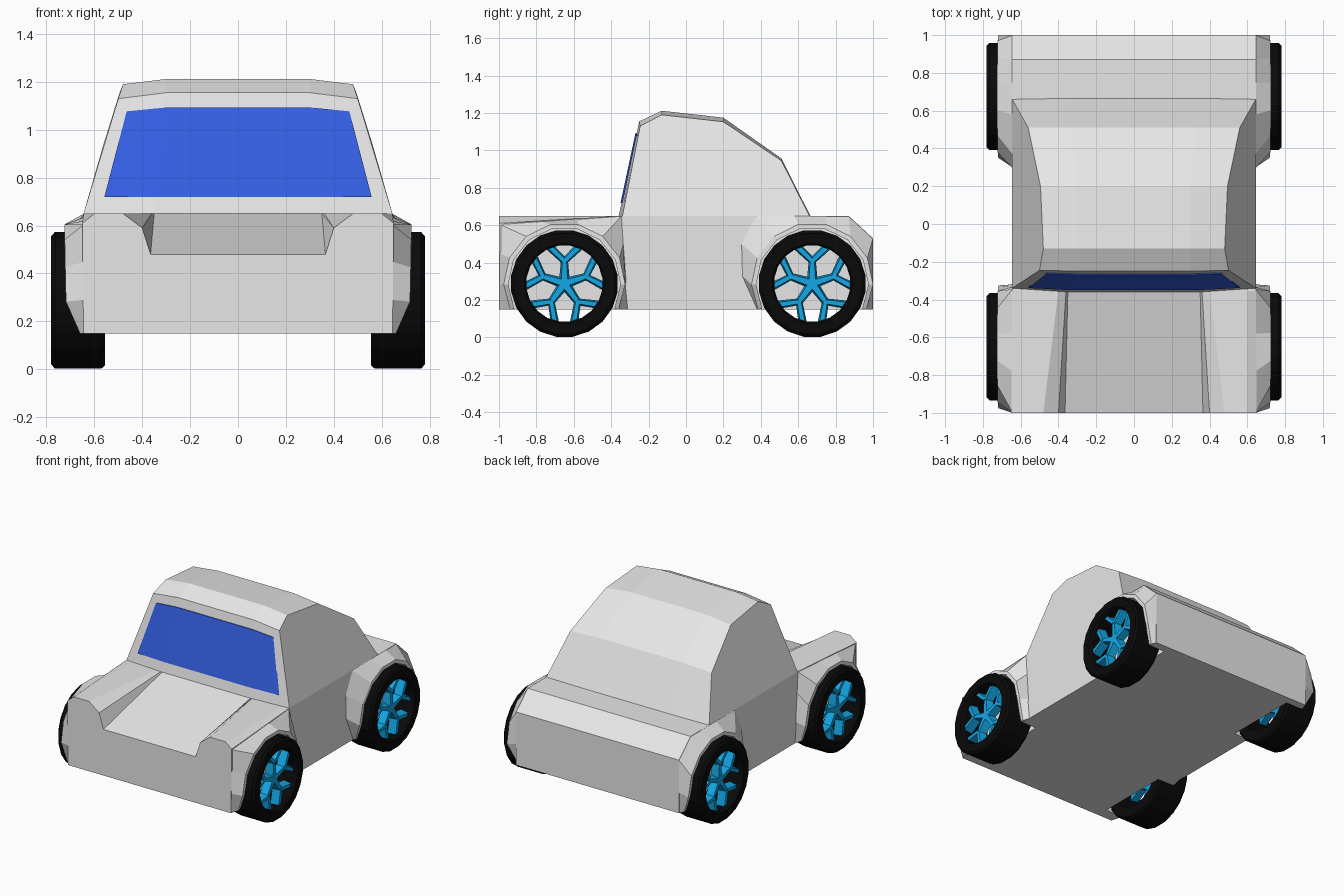
import bpy, bmesh, math
from mathutils import Vector

if "Cube" in bpy.data.objects:
    bpy.data.objects.remove(bpy.data.objects["Cube"])


def material(name, r, g, b):
    m = bpy.data.materials.new(name)
    m.diffuse_color = (r, g, b, 1)
    m.use_nodes = True
    m.node_tree.nodes["Principled BSDF"].inputs["Base Color"].default_value = m.diffuse_color
    return m


GREY = material("body grey", 0.8, 0.8, 0.8)
BLUE = material("window blue", 0.038, 0.13, 0.87)
CYAN = material("spoke cyan", 0.007, 0.42, 0.85)
BLACK = material("tyre black", 0.003, 0.003, 0.003)


def loft(bm, rings, caps=True, loop=False):
    """Skin a list of closed rings; loop joins the last ring to the first."""
    rows = [[bm.verts.new(p) for p in r] for r in rings]
    n = len(rows[0])
    pairs = list(zip(rows, rows[1:])) + ([(rows[-1], rows[0])] if loop else [])
    for a, b in pairs:
        for i in range(n):
            j = (i + 1) % n
            bm.faces.new((a[i], a[j], b[j], b[i]))
    if caps and not loop:
        bm.faces.new(rows[0])
        bm.faces.new(rows[-1][::-1])


def finish(name, bm, mat):
    bmesh.ops.recalc_face_normals(bm, faces=bm.faces)
    me = bpy.data.meshes.new(name)
    bm.to_mesh(me)
    bm.free()
    me.materials.append(mat)
    ob = bpy.data.objects.new(name, me)
    bpy.context.collection.objects.link(ob)
    return ob


WHEELS = {"front": -0.65, "rear": 0.675}
CZ = 0.288
SIDES = {"right": 1, "left": -1}


def arc(cy, r, count=10):
    """Wheel arch points from front bottom over the top to rear bottom."""
    out = []
    for k in range(count):
        a = math.radians(207 - 234 * k / (count - 1))
        out.append((cy + r * math.cos(a), max(0.15, CZ + r * math.sin(a))))
    return out


# Lower body: cross-sections from nose to tail
def section(y, half):
    return [(x, y, z) for x, z in half] + [(-x, y, z) for x, z in half[::-1]]


xs = (0.645, 0.645, 0.60, 0.40, 0.36, 0.35)
flat = lambda top: list(zip(xs, (0.15,) + (top,) * 5))
nose = [(0.645, 0.15), (0.65, 0.61), (0.60, 0.65), (0.48, 0.65), (0.40, 0.59), (0.365, 0.48)]
bm = bmesh.new()
loft(bm, [section(-1, nose), section(-0.355, flat(0.65)),
          section(0.87, flat(0.65)), section(1, flat(0.53))])
body = finish("lower_body", bm, GREY)

# Wheel wells cut out of the body
bm = bmesh.new()
for cy in WHEELS.values():
    a = arc(cy, 0.30)
    prof = a + [(a[-1][0], 0), (a[0][0], 0)]
    for s in SIDES.values():
        loft(bm, [[(s * x, y, z) for y, z in prof] for x in (0.53, 0.85)])
cutter = finish("well_cutter", bm, GREY)
cutter.hide_render = True
mod = body.modifiers.new("wells", 'BOOLEAN')
mod.operation, mod.solver, mod.object = 'DIFFERENCE', 'EXACT', cutter
bpy.context.view_layer.objects.active = body
bpy.ops.object.modifier_apply(modifier=mod.name)
bpy.data.objects.remove(cutter)

# Flared fenders: root on the body side, lip around the wheel
ROOTS = {
    "front": [(-1, .15), (-1, .29), (-1, .45), (-1, .605), (-.78, .62), (-.58, .635),
              (-.345, .65), (-.335, .5), (-.32, .3), (-.305, .15)],
    "rear": [(.38, .15), (.30, .33), (.295, .5), (.37, .65), (.58, .65), (.75, .65),
             (.87, .65), (1, .53), (1, .3), (1, .15)],
}
for end, cy in WHEELS.items():
    lip, well = arc(cy, 0.325), arc(cy, 0.30)
    for side, s in SIDES.items():
        bm = bmesh.new()
        rings = []
        for k, (ro, li, we) in enumerate(zip(ROOTS[end], lip, well)):
            xl = 0.66 if k in (0, 9) else 0.715 + 0.01 * math.sin(math.pi * k / 9)
            rings.append([(s * 0.643, *ro), (s * xl, *li), (s * xl, *we), (s * 0.643, *we)])
        loft(bm, rings)
        finish(f"{end}_{side}_fender", bm, GREY)

# Cabin: corner edge (x, y, z) and flatter centre (x, y, z) from windscreen to tail
cabin = [((0.645, -0.34, 0.65), (0.35, -0.36, 0.65)),
         ((0.50, -0.245, 1.13), (0.30, -0.25, 1.155)),
         ((0.48, -0.13, 1.19), (0.30, -0.13, 1.212)),
         ((0.495, 0.20, 1.153), (0.30, 0.20, 1.175)),
         ((0.56, 0.51, 0.945), (0.33, 0.51, 0.957)),
         ((0.645, 0.66, 0.65), (0.35, 0.665, 0.65))]
bm = bmesh.new()
mirror = lambda p: (-p[0], p[1], p[2])
loft(bm, [[c[0] for c in cabin], [c[1] for c in cabin],
          [mirror(c[1]) for c in cabin], [mirror(c[0]) for c in cabin]])
finish("cabin", bm, GREY)

# Windscreen glass: thin plate on the cabin front
bm = bmesh.new()
low = [(0.558, -0.339, 0.72), (0.34, -0.350, 0.72)]
high = [(0.465, -0.264, 1.077), (0.30, -0.270, 1.093)]
low += [mirror(p) for p in low[::-1]]
high += [mirror(p) for p in high[::-1]]
shift = lambda ps: [(x, y + 0.008, z) for x, y, z in ps]
loft(bm, [low, high, shift(high), shift(low)][:2] + [shift(high), shift(low)], loop=True)
finish("windscreen", bm, BLUE)


# Wheels: revolved tyre ring and five forked spokes
TYRE = [(0.555, 0.205), (0.555, 0.275), (0.57, 0.288), (0.765, 0.288),
        (0.78, 0.272), (0.78, 0.215), (0.765, 0.205)]


def bar(bm, p, q, w0, w1, x0, x1):
    """Tapered bar in the wheel plane with a narrower outer face."""
    p, q = Vector(p), Vector(q)
    d = (q - p).normalized()
    n = Vector((-d.y, d.x))
    ring = lambda c, w: [(x0, *(c + n * w)), (x0, *(c - n * w)),
                         (x1, *(c - n * w * 0.6)), (x1, *(c + n * w * 0.6))]
    loft(bm, [ring(p, w0), ring(q, w1)])


def polar(r, deg):
    a = math.radians(deg)
    return (r * math.cos(a), r * math.sin(a))


for end, cy in WHEELS.items():
    for side, s in SIDES.items():
        bm = bmesh.new()
        n = 20
        rings = []
        for k in range(n):
            c, t = polar(1, 360 * (k + 0.5) / n)
            rings.append([(x, r * c, r * t) for x, r in TYRE])
        loft(bm, rings, loop=True)
        tyre = finish(f"{end}_{side}_tyre", bm, BLACK)
        bm = bmesh.new()
        for k in range(5):
            a = 90 + 72 * k
            bar(bm, (0, 0), polar(0.135, a), 0.03, 0.018, 0.69, 0.745)
            for off in (-22, 22):
                bar(bm, polar(0.12, a), polar(0.213, a + off), 0.018, 0.022, 0.69, 0.75)
        spokes = finish(f"{end}_{side}_spokes", bm, CYAN)
        for ob in (tyre, spokes):
            for v in ob.data.vertices:
                v.co = (s * v.co.x, v.co.y + cy, v.co.z + CZ)
            if s < 0:
                ob.data.flip_normals()
